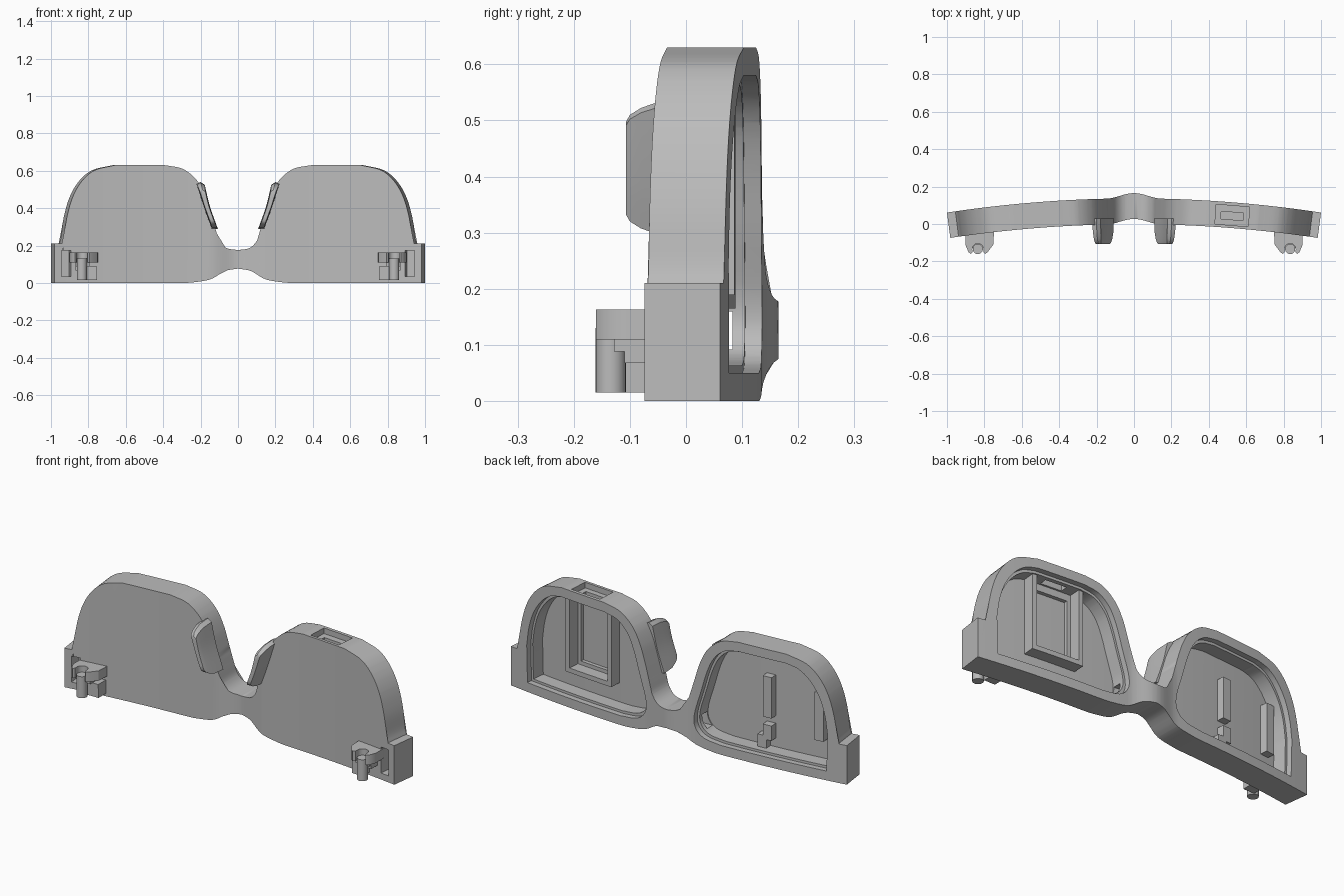
import bpy, bmesh, math
from mathutils import Vector

cube = bpy.data.objects.get("Cube")
if cube:
    bpy.data.objects.remove(cube, do_unlink=True)

DEPTH = 0.138
grey = bpy.data.materials.new("plain_grey")
grey.use_nodes = True
grey.diffuse_color = (0.5, 0.5, 0.5, 1)
grey.node_tree.nodes["Principled BSDF"].inputs["Base Color"].default_value = (0.5, 0.5, 0.5, 1)


def finish(name, bm):
    bmesh.ops.recalc_face_normals(bm, faces=bm.faces)
    mesh = bpy.data.meshes.new(name)
    bm.to_mesh(mesh)
    bm.free()
    mesh.materials.append(grey)
    ob = bpy.data.objects.new(name, mesh)
    bpy.context.collection.objects.link(ob)
    return ob


def spline(pts, n=5):
    """Smooth curve through the points."""
    p = [Vector(q) for q in pts]
    p = [2 * p[0] - p[1]] + p + [2 * p[-1] - p[-2]]
    out = []
    for a, b, c, d in zip(p, p[1:], p[2:], p[3:]):
        for i in range(n):
            t = i / n
            out.append(0.5 * (2 * b + (c - a) * t + (2 * a - 5 * b + 4 * c - d) * t * t
                              + (3 * b - a - 3 * c + d) * t ** 3))
    return [tuple(q) for q in out] + [tuple(pts[-1])]


def wrap(x, z, d):
    """Bend a flat point (x, z) at depth d onto the curved front."""
    x *= 1 - 0.018 * (1 - d / DEPTH)
    bump = 0.014 * (1 + math.cos(math.pi * min(1, abs(x) / 0.15)))
    return Vector((x, -0.001 - 0.076 * x * x + bump + d, z))


def curved_slab(name, outline, d0, d1, side=1):
    bm = bmesh.new()
    face = bm.faces.new([bm.verts.new((side * x, 0, z)) for x, z in outline])
    bmesh.ops.triangulate(bm, faces=[face])
    for i in range(-39, 40):
        bmesh.ops.bisect_plane(bm, geom=bm.verts[:] + bm.edges[:] + bm.faces[:], dist=1e-5,
                               plane_co=(i * 0.025 + 0.0007, 0, 0), plane_no=(1, 0, 0))
    front = bm.verts[:]
    ext = bmesh.ops.extrude_face_region(bm, geom=bm.faces[:], use_keep_orig=True)
    back = [g for g in ext["geom"] if isinstance(g, bmesh.types.BMVert)]
    for verts, d in ((front, d0), (back, d1)):
        for v in verts:
            v.co = wrap(v.co.x, v.co.z, d)
    return finish(name, bm)


def rect(x0, x1, z0, z1):
    return [(x0, z0), (x1, z0), (x1, z1), (x0, z1)]


def loft(name, rings):
    bm = bmesh.new()
    loops = [[bm.verts.new(p) for p in ring] for ring in rings]
    for a, b in zip(loops, loops[1:]):
        for i in range(len(a)):
            j = (i + 1) % len(a)
            bm.faces.new((a[i], a[j], b[j], b[i]))
    bm.faces.new(loops[0])
    bm.faces.new(loops[-1])
    return finish(name, bm)


def prism(name, pts, z0, z1, side):
    return loft(name, [[(side * x, y, z) for x, y in pts] for z in (z0, z1)])


def smooth(ob):
    bpy.ops.object.select_all(action='DESELECT')
    ob.select_set(True)
    bpy.context.view_layer.objects.active = ob
    bpy.ops.object.shade_smooth_by_angle(angle=math.radians(30))


def cut(ob, cutter):
    cutter.hide_render = True
    mod = ob.modifiers.new("cut", 'BOOLEAN')
    mod.operation, mod.solver, mod.object = 'DIFFERENCE', 'EXACT', cutter
    bpy.context.view_layer.objects.active = ob
    bpy.ops.object.modifier_apply(modifier=mod.name)
    bpy.data.objects.remove(cutter, do_unlink=True)


# Frame body: half outline mirrored across the bridge
under = spline([(0, 0.077), (0.07, 0.064), (0.15, 0.02), (0.25, 0.003), (0.32, 0)])
over = spline([(0.955, 0.21), (0.945, 0.25), (0.932, 0.35), (0.9, 0.46), (0.85, 0.545),
               (0.78, 0.603), (0.67, 0.63)])
nose = spline([(0.4, 0.63), (0.3, 0.61), (0.225, 0.55), (0.18, 0.47), (0.15, 0.38),
               (0.12, 0.28), (0.1, 0.222), (0.06, 0.186), (0, 0.176)])
half = under + [(1, 0), (1, 0.21)] + over + nose
body = curved_slab("frame_body", half + [(-x, z) for x, z in half[-2:0:-1]], 0, DEPTH)

# Lens pockets with a stepped lip, open at the back
opening = [(0.89, 0.05)] + spline([(0.895, 0.25), (0.88, 0.35), (0.85, 0.44), (0.8, 0.515),
                                   (0.74, 0.562), (0.67, 0.58)]) \
    + spline([(0.4, 0.58), (0.32, 0.562), (0.26, 0.51), (0.22, 0.43), (0.18, 0.3),
              (0.145, 0.18), (0.15, 0.11), (0.2, 0.065), (0.3, 0.05)])
inner = [(0.53 + (x - 0.53) * 0.965, 0.31 + (z - 0.31) * 0.95) for x, z in opening]
for s in (1, -1):
    cut(body, curved_slab("lip_cutter", opening, 0.108, 0.2, s))
    cut(body, curved_slab("pocket_cutter", inner, 0.035, 0.15, s))
    # Slot beside each hinge
    cut(body, curved_slab("hinge_slot_cutter", rect(0.91, 0.96, 0.035, 0.175), -0.05, 0.08, s))

# Wire channel through the bridge
cut(body, curved_slab("channel_cutter", rect(-0.2, 0.2, 0.092, 0.16), 0.04, 0.086))
# Port in the top edge
cut(body, curved_slab("port_cutter", rect(0.44, 0.62, 0.6, 0.7), 0.015, 0.12))
cut(body, curved_slab("port_slot_cutter", rect(0.47, 0.59, 0.5, 0.7), 0.045, 0.085))
# Shallow panel inside the module housing
cut(body, curved_slab("panel_cutter", rect(0.43, 0.63, 0.21, 0.53), 0.015, 0.06))
smooth(body)

# Module housing walls behind the left plate
for name, box in (("housing_outer_wall", rect(0.65, 0.675, 0.165, 0.575)),
                  ("housing_inner_wall", rect(0.385, 0.41, 0.165, 0.575)),
                  ("housing_floor", rect(0.41, 0.65, 0.165, 0.19))):
    curved_slab(name, box, 0.03, 0.1)

# Ribs behind the right plate
for name, box in (("long_rib", rect(0.5, 0.55, 0.23, 0.45)),
                  ("edge_rib", rect(0.79, 0.84, 0.17, 0.43)),
                  ("step_rib_upper", rect(0.5, 0.55, 0.11, 0.19)),
                  ("step_rib_lower", rect(0.47, 0.52, 0.05, 0.13))):
    curved_slab(name, box, 0.03, 0.075, -1)

# Nose pads and hinges, mirrored
pad = spline([(0.178, 0.525), (0.15, 0.41), (0.108, 0.29)], 4) \
    + spline([(0.14, 0.29), (0.17, 0.37), (0.2, 0.46), (0.222, 0.53)], 3) + [(0.2, 0.54)]
pin = [(0.835 + 0.027 * math.cos(a * math.pi / 12), -0.134 + 0.027 * math.sin(a * math.pi / 12))
       for a in range(24)]
notch = [(0.835 + 0.03 * math.cos(a * math.pi / 8), -0.134 + 0.03 * math.sin(a * math.pi / 8))
         for a in range(9)]
claw = [(0.9, -0.04), (0.9, -0.115), (0.885, -0.15), (0.872, -0.16), (0.864, -0.152)] + notch \
    + [(0.805, -0.152), (0.795, -0.16), (0.782, -0.15), (0.752, -0.11), (0.748, -0.03)]
for s, word in ((1, "left"), (-1, "right")):
    rings = [[(s * (0.168 + (x - 0.168) * k), y, 0.415 + (z - 0.415) * k) for x, z in pad]
             for y, k in ((0.03, 1), (-0.04, 0.97), (-0.08, 0.86), (-0.1, 0.76), (-0.107, 0.66))]
    smooth(loft(word + "_nose_pad", rings))
    smooth(prism(word + "_hinge_claw", claw, 0.11, 0.163, s))
    smooth(prism(word + "_hinge_pin", pin, 0.015, 0.13, s))
    for name, box, z0, z1 in (("neck", rect(0.79, 0.87, -0.128, -0.03), 0.088, 0.11),
                              ("shelf", rect(0.755, 0.87, -0.11, -0.03), 0.068, 0.088),
                              ("foot", rect(0.755, 0.82, -0.108, -0.03), 0.015, 0.068)):
        prism(word + "_hinge_" + name, box, z0, z1, s)
